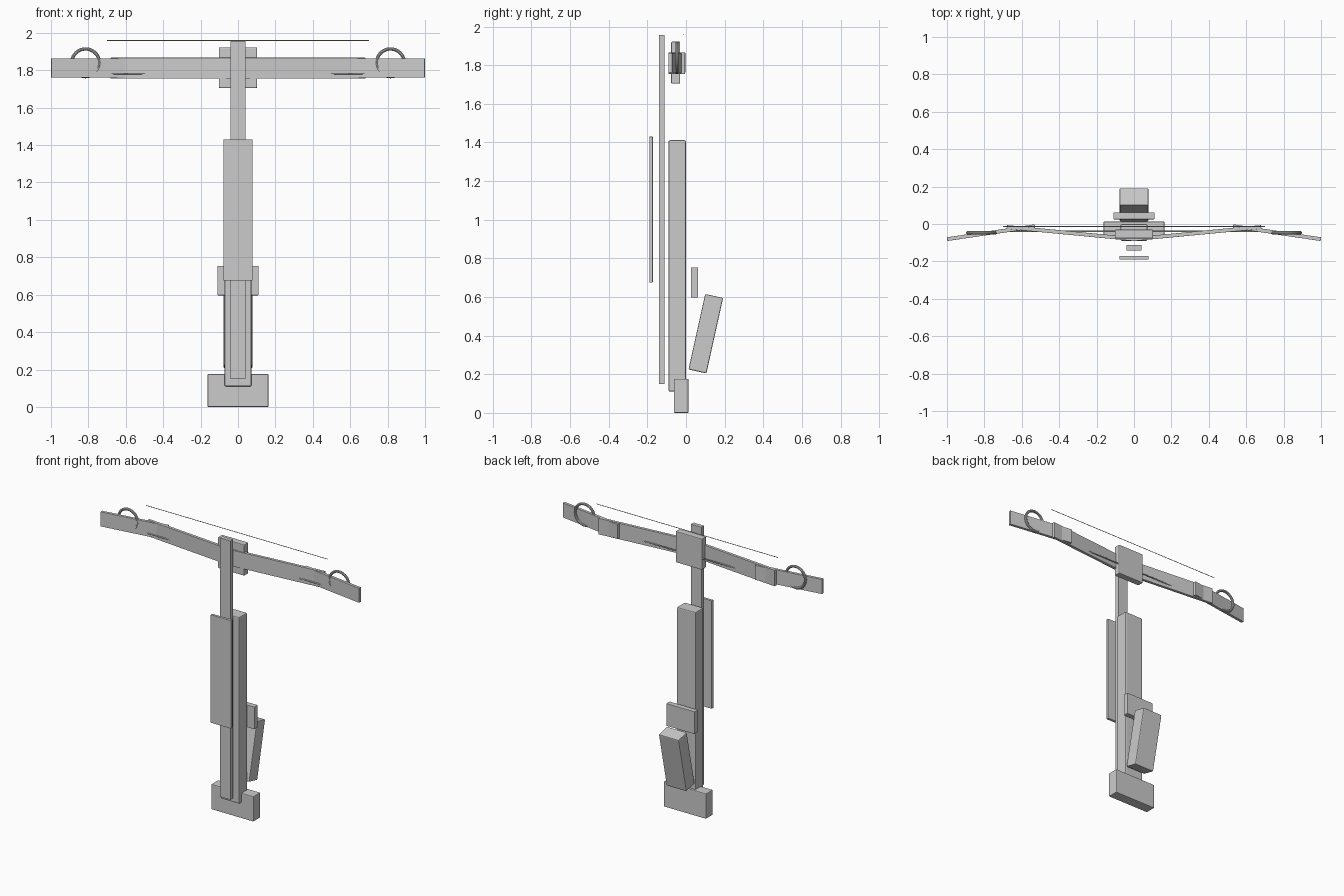
import bpy, math
from mathutils import Vector

if "Cube" in bpy.data.objects:
    bpy.data.objects.remove(bpy.data.objects["Cube"])


def box(name, lo, hi, bevel=0.004, rot=(0, 0, 0)):
    """Box from low to high corner, rotated about its centre."""
    lo, hi = Vector(lo), Vector(hi)
    bpy.ops.mesh.primitive_cube_add(size=1, location=(lo + hi) / 2, rotation=rot)
    ob = bpy.context.object
    ob.name = name
    ob.scale = hi - lo
    bpy.ops.object.transform_apply(location=False, rotation=False, scale=True)
    if bevel:
        mod = ob.modifiers.new("edge", "BEVEL")
        mod.width = bevel
        mod.segments = 2
    return ob


def limb(name, a, b, z0, z1, thick=0.02):
    """Flat plank running from a to b in plan."""
    a, b = Vector(a), Vector(b)
    c, d = (a + b) / 2, b - a
    h = d.length / 2
    return box(name, (c.x - h, c.y - thick / 2, z0), (c.x + h, c.y + thick / 2, z1),
               0.001, (0, 0, math.atan2(d.y, d.x)))


def cord(name, half, y, z, r):
    """Thin straight cord along x."""
    bpy.ops.mesh.primitive_cylinder_add(vertices=12, radius=r, depth=2 * half,
                                        location=(0, y, z), rotation=(0, math.pi / 2, 0))
    bpy.context.object.name = name
    bpy.ops.object.shade_smooth_by_angle()


# Body: stock, rail, front panel, butt
box("stock", (-0.072, -0.09, 0.11), (0.072, -0.001, 1.412), 0.007)
box("rail", (-0.04, -0.141, 0.15), (0.04, -0.112, 1.957), 0.001)
box("front_panel", (-0.078, -0.19, 0.676), (0.078, -0.172, 1.43), 0.001)
box("butt_plate", (-0.163, -0.063, 0), (0.163, 0.013, 0.176), 0.005)

# Trigger housing and slanted grip
box("trigger_housing", (-0.109, 0.025, 0.597), (0.109, 0.062, 0.753), 0.002)
box("grip", (-0.077, 0.055, 0.21), (0.077, 0.150, 0.61), 0.006,
    (-math.radians(12.5), 0, 0))

# Bow riser
box("riser", (-0.102, -0.077, 1.705), (0.102, -0.03, 1.922), 0.005)

# Mirrored limbs and wheel rings
for side, s in (("left", -1), ("right", 1)):
    limb("inner_limb_" + side, (0, -0.081), (s * 0.68, -0.016), 1.755, 1.867)
    limb("outer_limb_" + side, (s * 0.53, -0.012), (s * 0.999, -0.081), 1.762, 1.864)
    bpy.ops.mesh.primitive_torus_add(major_radius=0.074, minor_radius=0.009,
                                     major_segments=40, minor_segments=10,
                                     location=(s * 0.815, -0.047, 1.84),
                                     rotation=(math.pi / 2, 0, 0))
    bpy.context.object.name = "wheel_ring_" + side
    bpy.ops.object.shade_smooth_by_angle()

# Bow string and lower cable
cord("bow_string", 0.70, -0.014, 1.959, 0.002)
cord("cable", 0.70, -0.04, 1.782, 0.004)
